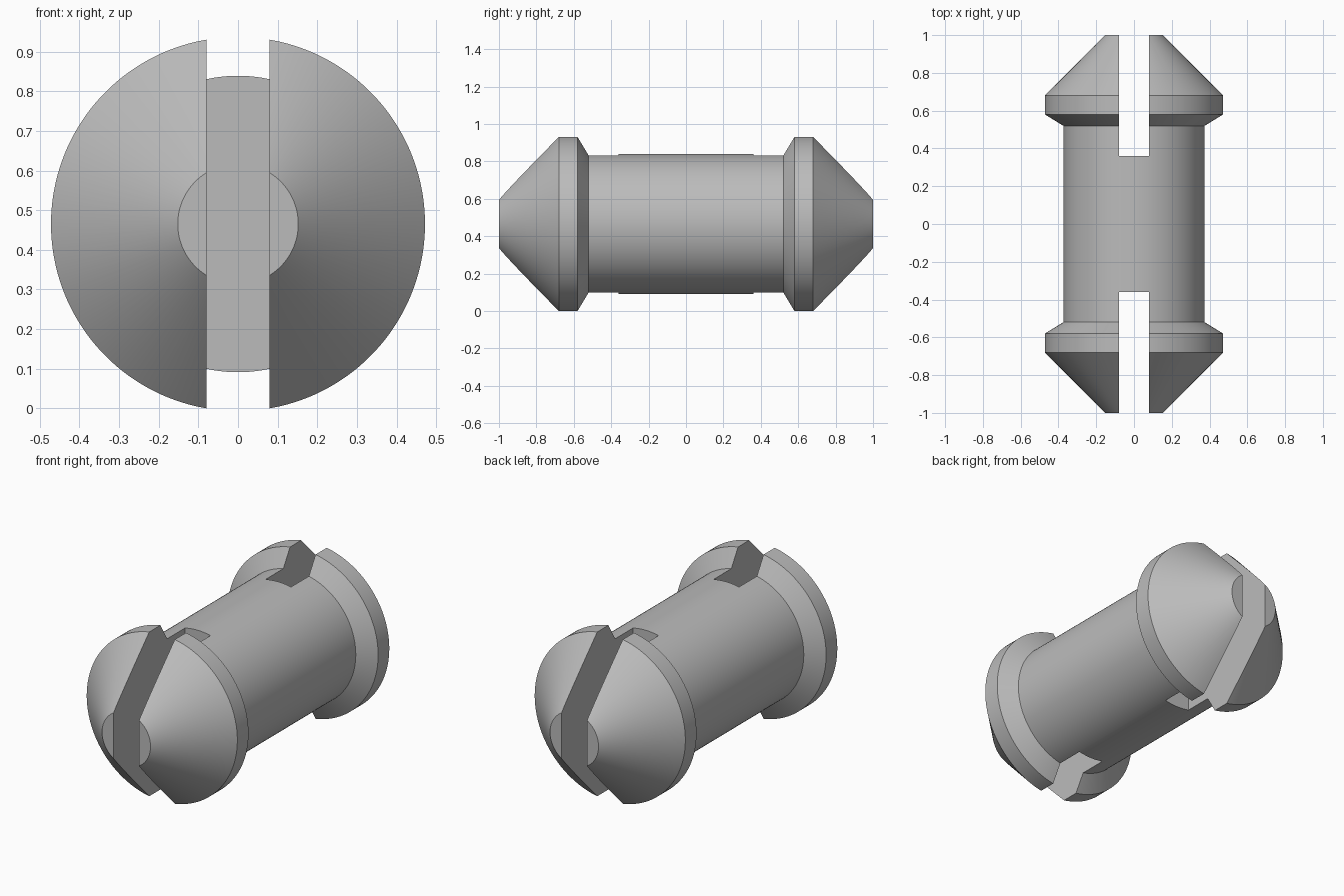
import bpy
import bmesh
import math
from mathutils import Matrix

cube = bpy.data.objects.get("Cube")
if cube:
    bpy.data.objects.remove(cube, do_unlink=True)

AXIS_Z = 0.465
SLOT_HALF = 0.08
SLOT_FLOOR = 0.36
SEGMENTS = 128

grey = bpy.data.materials.new("plain grey")
grey.use_nodes = True
colour = (0.5, 0.5, 0.5, 1)
grey.diffuse_color = colour
grey.node_tree.nodes["Principled BSDF"].inputs["Base Color"].default_value = colour


def add_object(name, bm):
    mesh = bpy.data.meshes.new(name)
    bmesh.ops.recalc_face_normals(bm, faces=bm.faces)
    bm.to_mesh(mesh)
    bm.free()
    mesh.materials.append(grey)
    obj = bpy.data.objects.new(name, mesh)
    bpy.context.collection.objects.link(obj)
    return obj


# Turned pin: half profile (radius, distance along y), mirrored to both ends
half = [(0.374, 0.52), (0.472, 0.58), (0.472, 0.68), (0.152, 1.0)]
profile = [(r, -y) for r, y in reversed(half)] + half
bm = bmesh.new()
rings = []
for r, y in profile:
    ring = []
    for i in range(SEGMENTS):
        a = math.tau * (i + 0.5) / SEGMENTS
        ring.append(bm.verts.new((r * math.cos(a), y, AXIS_Z + r * math.sin(a))))
    rings.append(ring)
for a, b in zip(rings, rings[1:]):
    for i in range(SEGMENTS):
        j = (i + 1) % SEGMENTS
        bm.faces.new((a[i], a[j], b[j], b[i]))
bm.faces.new(rings[0])
bm.faces.new(rings[-1])
pin = add_object("slotted_pin", bm)

# Upright slot through each end, splitting the snap heads
for side, label in ((-1, "front"), (1, "back")):
    depth = 1.2 - SLOT_FLOOR
    place = Matrix.Translation((0, side * (SLOT_FLOOR + depth / 2), AXIS_Z))
    size = Matrix.Diagonal((2 * SLOT_HALF, depth, 1.4, 1))
    bm = bmesh.new()
    bmesh.ops.create_cube(bm, size=1, matrix=place @ size)
    cutter = add_object(label + "_slot_cutter", bm)
    cut = pin.modifiers.new(label + "_slot", "BOOLEAN")
    cut.operation = "DIFFERENCE"
    cut.solver = "EXACT"
    cut.object = cutter
    bpy.context.view_layer.objects.active = pin
    bpy.ops.object.modifier_apply(modifier=cut.name)
    bpy.data.objects.remove(cutter, do_unlink=True)

# Smooth round surfaces with crisp edges
bpy.ops.object.select_all(action="DESELECT")
pin.select_set(True)
bpy.context.view_layer.objects.active = pin
bpy.ops.object.shade_smooth_by_angle(angle=math.radians(30))
